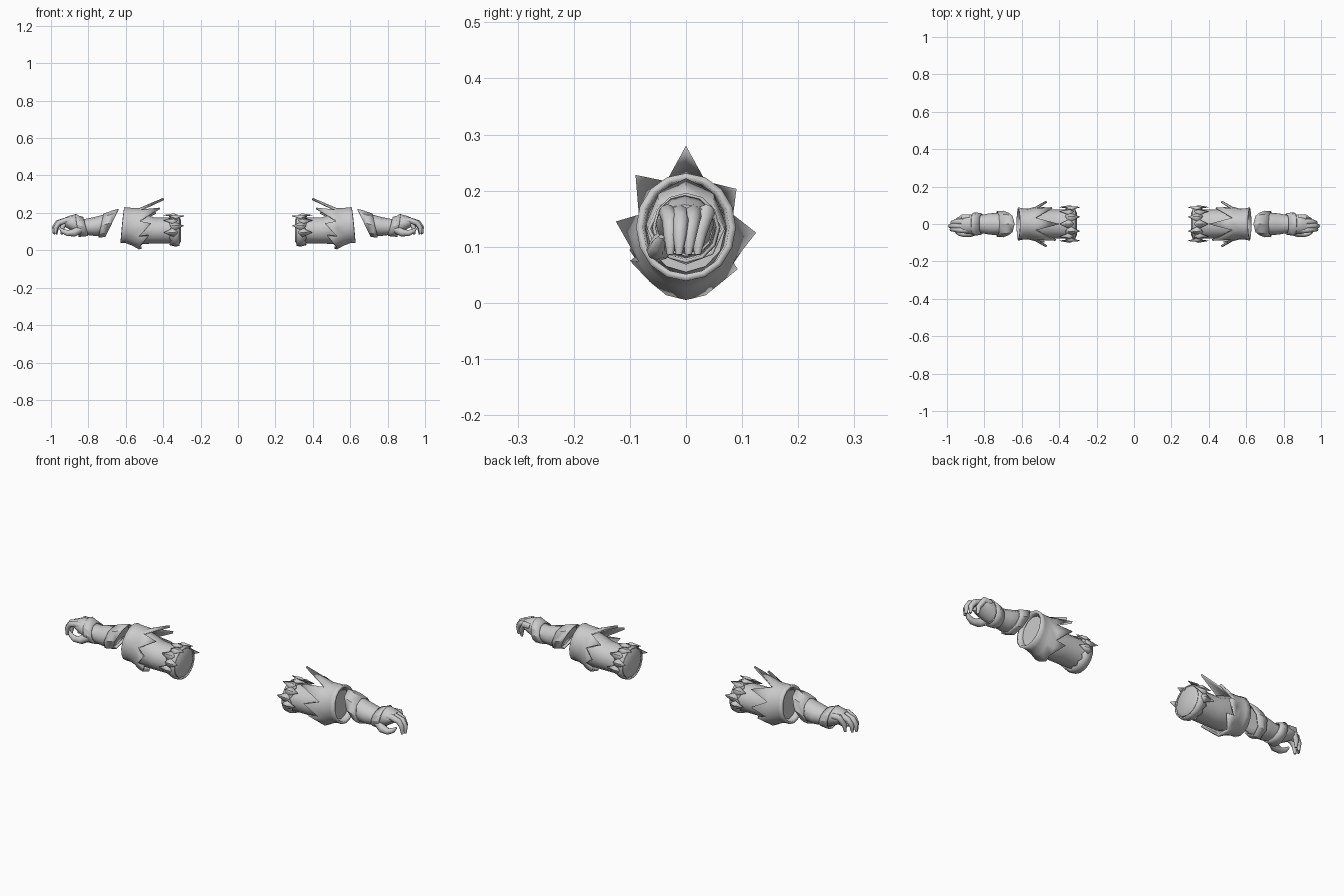
import bpy, bmesh, math
from mathutils import Vector

if "Cube" in bpy.data.objects:
    bpy.data.objects.remove(bpy.data.objects["Cube"])

grey = bpy.data.materials.new("light_grey")
grey.diffuse_color = (0.6, 0.6, 0.6, 1)
grey.use_nodes = True
grey.node_tree.nodes["Principled BSDF"].inputs["Base Color"].default_value = grey.diffuse_color


def finish(name, bm, thick=0.0, angle=40):
    """Turn a bmesh into a shaded part mirrored to the other arm."""
    bmesh.ops.recalc_face_normals(bm, faces=bm.faces)
    me = bpy.data.meshes.new(name)
    bm.to_mesh(me)
    bm.free()
    me.materials.append(grey)
    ob = bpy.data.objects.new(name, me)
    bpy.context.collection.objects.link(ob)
    bpy.ops.object.select_all(action='DESELECT')
    ob.select_set(True)
    bpy.context.view_layer.objects.active = ob
    bpy.ops.object.shade_smooth_by_angle(angle=math.radians(angle))
    if thick:
        s = ob.modifiers.new("thickness", 'SOLIDIFY')
        s.thickness, s.offset = thick, -1
    m = ob.modifiers.new("other_arm", 'MIRROR')
    m.use_mirror_merge = False
    return ob


def bridge(bm, rings):
    for a, b in zip(rings, rings[1:]):
        n = len(a)
        for i in range(n):
            bm.faces.new((a[i], a[(i + 1) % n], b[(i + 1) % n], b[i]))


def loft(bm, sections, n, caps=(True, True), zigzag=0.0):
    """Rings along x: (x, cy, cz, ry, rz, slant); angle 0 is the top."""
    rings = []
    for j, (x, cy, cz, ry, rz, slant) in enumerate(sections):
        ring = []
        for i in range(n):
            a = 2 * math.pi * i / n
            zz = zigzag * (-1) ** i if j == len(sections) - 1 else 0
            ring.append(bm.verts.new((x + slant * math.cos(a) + zz,
                                      cy + ry * math.sin(a), cz + rz * math.cos(a))))
        rings.append(ring)
    bridge(bm, rings)
    for ring, cap in zip((rings[0], rings[-1]), caps):
        if cap:
            bm.faces.new(ring)
    return rings


def digit(name, path, radii, n=8, flat=1.0):
    """Tapered finger along a path of points."""
    bm = bmesh.new()
    pts = [Vector(p) for p in path]
    rings = []
    for i, (p, r) in enumerate(zip(pts, radii)):
        d = (pts[min(i + 1, len(pts) - 1)] - pts[max(i - 1, 0)]).normalized()
        u = Vector((0, 1, 0)) - d * d.y
        u.normalize()
        v = d.cross(u)
        rings.append([bm.verts.new(p + u * r * math.cos(2 * math.pi * k / n)
                                   + v * r * flat * math.sin(2 * math.pi * k / n))
                      for k in range(n)])
    bridge(bm, rings)
    bm.faces.new(rings[0])
    bm.faces.new(rings[-1])
    finish(name, bm, angle=50)


# upper arm sleeve with its closed, slightly domed end
bm = bmesh.new()
loft(bm, [(0.305, 0, 0.105, 0.06, 0.058, 0), (0.315, 0, 0.105, 0.078, 0.074, 0),
          (0.37, 0, 0.106, 0.077, 0.070, 0), (0.45, 0, 0.106, 0.078, 0.070, 0),
          (0.52, 0, 0.118, 0.078, 0.085, 0), (0.60, 0, 0.13, 0.07, 0.075, 0)], 12)
finish("upper_sleeve", bm)

# torn band around the sleeve end
bm = bmesh.new()
loft(bm, [(0.312, 0, 0.103, 0.084, 0.080, 0.0), (0.335, 0, 0.103, 0.090, 0.083, 0.0),
          (0.362, 0, 0.105, 0.084, 0.077, 0.0)], 24, (False, False), 0.006)
finish("torn_band", bm, 0.006)

# folded pointed leaves over the top of the band
bm = bmesh.new()


def around(x, a, k):
    return bm.verts.new((x, 0.088 * k * math.sin(a), 0.104 + 0.081 * k * math.cos(a)))


for i in range(-4, 5):
    a = math.radians(i * 24)
    reach = -0.055 if i % 2 else 0.055
    tip = around(0.343 + reach, a, 1.09 if i % 2 else 1.04)
    left, right = around(0.343, a - 0.3, 1.05), around(0.343, a + 0.3, 1.05)
    mid, back = around(0.343, a, 1.15), around(0.343 - reach * 0.4, a, 1.05)
    for p, q in ((left, mid), (mid, right)):
        bm.faces.new((p, q, tip))
        bm.faces.new((q, p, back))
finish("band_leaves", bm, 0.003, 20)

# flared elbow guard with spikes pointing up the arm
bm = bmesh.new()
rings = loft(bm, [(0.618, 0, 0.135, 0.089, 0.096, -0.010),
                  (0.595, 0, 0.133, 0.084, 0.095, -0.005),
                  (0.565, 0, 0.126, 0.083, 0.101, 0),
                  (0.53, 0, 0.115, 0.091, 0.110, 0)], 16, (False, False))
tips = [(0.40, 0, 0.28), (0.44, 0.09, 0.203), (0.47, 0.125, 0.125), (0.48, 0.092, 0.06),
        (0.515, -0.005, 0.008), (0.48, -0.10, 0.075), (0.47, -0.125, 0.145), (0.42, -0.09, 0.228)]
edge = rings[-1]
for k, t in enumerate(tips):
    tip = bm.verts.new(t)
    m = edge[2 * k]
    bm.faces.new((edge[2 * k - 1], m, tip))
    bm.faces.new((m, edge[(2 * k + 1) % 16], tip))
finish("spiked_elbow_guard", bm, 0.012, 45)

# forearm
bm = bmesh.new()
loft(bm, [(0.685, 0, 0.143, 0.050, 0.060, -0.034), (0.72, 0, 0.135, 0.060, 0.058, -0.01),
          (0.77, 0, 0.127, 0.057, 0.050, 0), (0.82, 0, 0.125, 0.048, 0.042, 0),
          (0.85, 0, 0.128, 0.048, 0.045, 0)], 12)
finish("forearm", bm)

# slanted cuff at the elbow end, pointed on top
bm = bmesh.new()
loft(bm, [(0.674, 0, 0.147, 0.056, 0.069, -0.036), (0.70, 0, 0.141, 0.065, 0.066, -0.030),
          (0.732, 0, 0.132, 0.063, 0.058, -0.015)], 8, (False, False))
finish("forearm_cuff", bm, 0.006, 25)

# glove edge at the wrist
bm = bmesh.new()
loft(bm, [(0.815, 0, 0.127, 0.051, 0.045, 0.014), (0.84, 0, 0.13, 0.055, 0.050, 0.014),
          (0.862, 0, 0.134, 0.054, 0.057, 0.010)], 12, (False, False))
finish("glove_edge", bm, 0.006, 30)

# palm
bm = bmesh.new()
loft(bm, [(0.84, 0, 0.13, 0.046, 0.045, 0), (0.87, -0.002, 0.142, 0.052, 0.050, 0),
          (0.90, -0.002, 0.148, 0.050, 0.037, 0), (0.925, -0.002, 0.150, 0.043, 0.025, 0)], 12)
finish("palm", bm)

# four curled fingers
for i, (y, end) in enumerate(((0.036, 0.948), (0.013, 0.978), (-0.011, 0.99), (-0.033, 0.982))):
    digit("finger_%d" % (i + 1),
          [(0.88, y, 0.158), (0.918, y, 0.160), (end - 0.025, y * 0.85, 0.147),
           (end - 0.008, y * 0.75 - 0.003, 0.122), (end - 0.006, y * 0.7 - 0.005, 0.086)],
          [0.015, 0.016, 0.0145, 0.0125, 0.006])

# thumb
digit("thumb", [(0.845, -0.036, 0.112), (0.878, -0.050, 0.094), (0.912, -0.054, 0.092),
                (0.938, -0.050, 0.103), (0.953, -0.044, 0.118)],
      [0.022, 0.021, 0.016, 0.012, 0.005])
